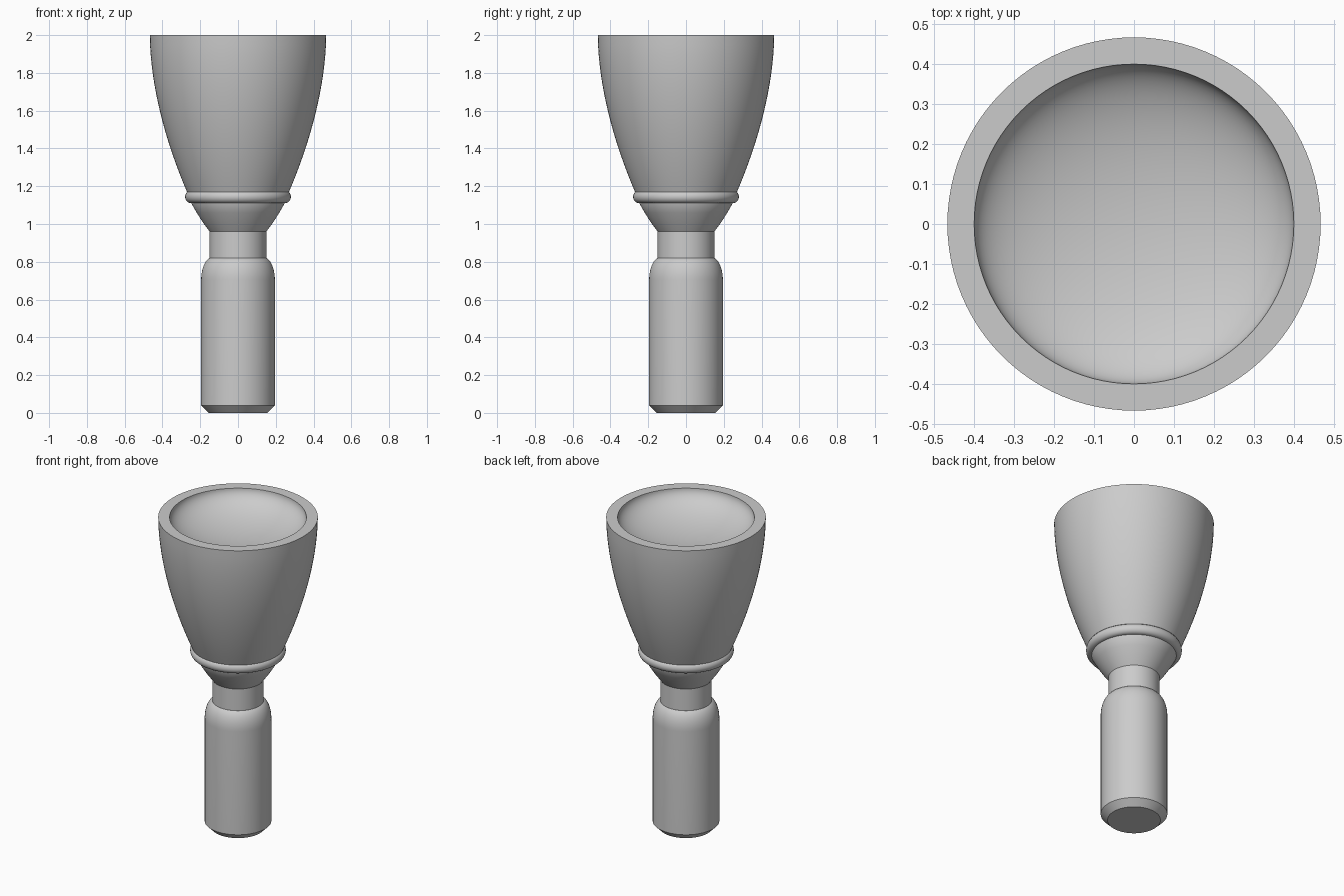
import bpy
import bmesh
import math

cube = bpy.data.objects.get("Cube")
if cube:
    bpy.data.objects.remove(cube, do_unlink=True)

SIDES = 96

grey = bpy.data.materials.new("plain grey")
grey.use_nodes = True
colour = (0.6, 0.6, 0.6, 1)
grey.diffuse_color = colour
grey.node_tree.nodes["Principled BSDF"].inputs["Base Color"].default_value = colour


def lathe(name, profile, closed=False):
    """Turn a list of (radius, height) points about the z axis."""
    bm = bmesh.new()
    verts = [bm.verts.new((r, 0, z)) for r, z in profile]
    pairs = list(zip(verts, verts[1:]))
    if closed:
        pairs.append((verts[-1], verts[0]))
    edges = [bm.edges.new(p) for p in pairs]
    bmesh.ops.spin(bm, geom=verts + edges, cent=(0, 0, 0), axis=(0, 0, 1),
                   angle=math.tau, steps=SIDES, use_merge=False)
    bmesh.ops.remove_doubles(bm, verts=bm.verts, dist=0.0001)
    bmesh.ops.recalc_face_normals(bm, faces=bm.faces)
    mesh = bpy.data.meshes.new(name)
    bm.to_mesh(mesh)
    bm.free()
    mesh.materials.append(grey)
    obj = bpy.data.objects.new(name, mesh)
    bpy.context.collection.objects.link(obj)
    bpy.ops.object.select_all(action='DESELECT')
    obj.select_set(True)
    bpy.context.view_layer.objects.active = obj
    bpy.ops.object.shade_smooth_by_angle(angle=math.radians(30))
    return obj


def arc(cr, cz, rr, rz, start, end, steps):
    """Points along an elliptical arc, angles in degrees."""
    angles = [math.radians(start + (end - start) * i / steps) for i in range(steps + 1)]
    return [(cr + rr * math.cos(a), cz + rz * math.sin(a)) for a in angles]


# Handle: chamfered foot, straight grip and rounded shoulder
shoulder = arc(0.135, 0.705, 0.06, 0.119, 0, 75, 10)
lathe("handle", [(0, 0), (0.155, 0), (0.195, 0.04)] + shoulder + [(0, 0.82)])

# Neck between handle and cup
lathe("neck", [(0, 0.81), (0.15, 0.81), (0.15, 0.97), (0, 0.97)])

# Flared underside of the cup
lathe("cup_base", [(0, 0.96), (0.15, 0.96), (0.185, 1.007), (0.219, 1.06),
                   (0.25, 1.115), (0.25, 1.13), (0, 1.13)])

# Rounded collar ring
lathe("collar", [(0.22, 1.111)] + arc(0.25, 1.144, 0.03, 0.033, -90, 90, 12)
      + [(0.22, 1.177)], closed=True)

# Cup: swelling outer wall, flat rim and shallow dished top
wall = []
for i in range(17):
    t = 1 - i / 16
    wall.append((0.467 - 0.197 * t ** 1.8, 2 - 0.83 * t))
dish = arc(0, 2, 0.4, 0.15, 0, -90, 24)
dish[-1] = (0, 1.85)
lathe("cup", [(0, 1.17)] + wall + dish)
